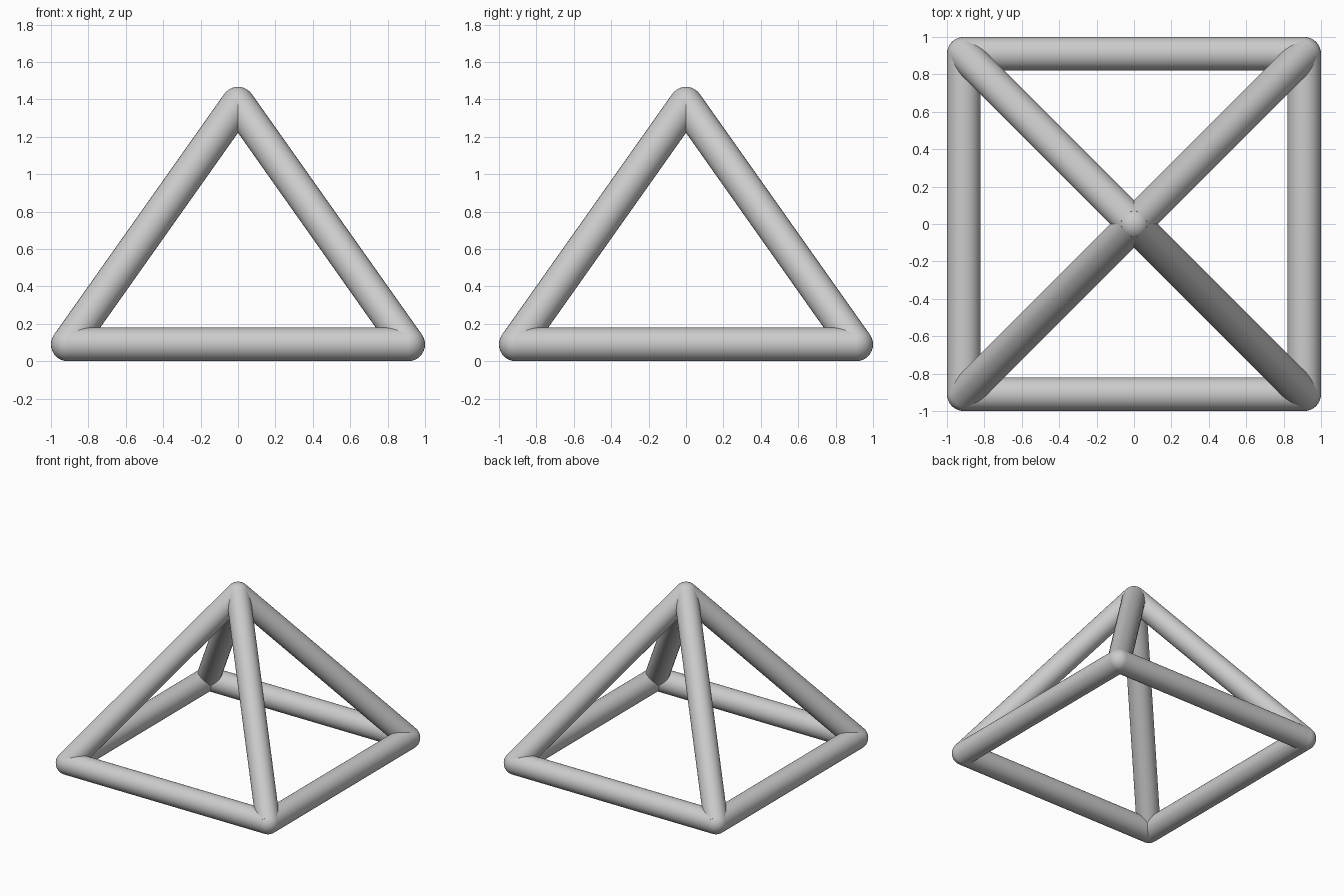
import bpy
import math
from mathutils import Vector

if "Cube" in bpy.data.objects:
    bpy.data.objects.remove(bpy.data.objects["Cube"])

R = 0.09            # tube radius
B = 1.0 - R         # half width of the base frame centreline
APEX = Vector((0, 0, R + B * math.sqrt(2)))
CORNERS = [Vector((x, y, R)) for x, y in ((-B, -B), (B, -B), (B, B), (-B, B))]

grey = bpy.data.materials.new("light grey")
grey.diffuse_color = (0.6, 0.6, 0.6, 1)
grey.use_nodes = True
grey.node_tree.nodes["Principled BSDF"].inputs["Base Color"].default_value = grey.diffuse_color


def finish(name):
    ob = bpy.context.object
    ob.name = name
    ob.data.materials.append(grey)
    bpy.ops.object.shade_smooth_by_angle(angle=math.radians(40))


def bar(name, a, b):
    d = b - a
    bpy.ops.mesh.primitive_cylinder_add(
        vertices=32, radius=R, depth=d.length, location=(a + b) / 2,
        rotation=d.to_track_quat('Z', 'Y').to_euler())
    finish(name)


def joint(name, p):
    bpy.ops.mesh.primitive_uv_sphere_add(segments=32, ring_count=16, radius=R, location=p)
    finish(name)


# Square base, sloping edges and rounded corners
for i, c in enumerate(CORNERS):
    bar(f"base_bar_{i + 1}", c, CORNERS[(i + 1) % 4])
    bar(f"sloping_bar_{i + 1}", c, APEX)
    joint(f"corner_joint_{i + 1}", c)

# Rounded tip
joint("apex_joint", APEX)
